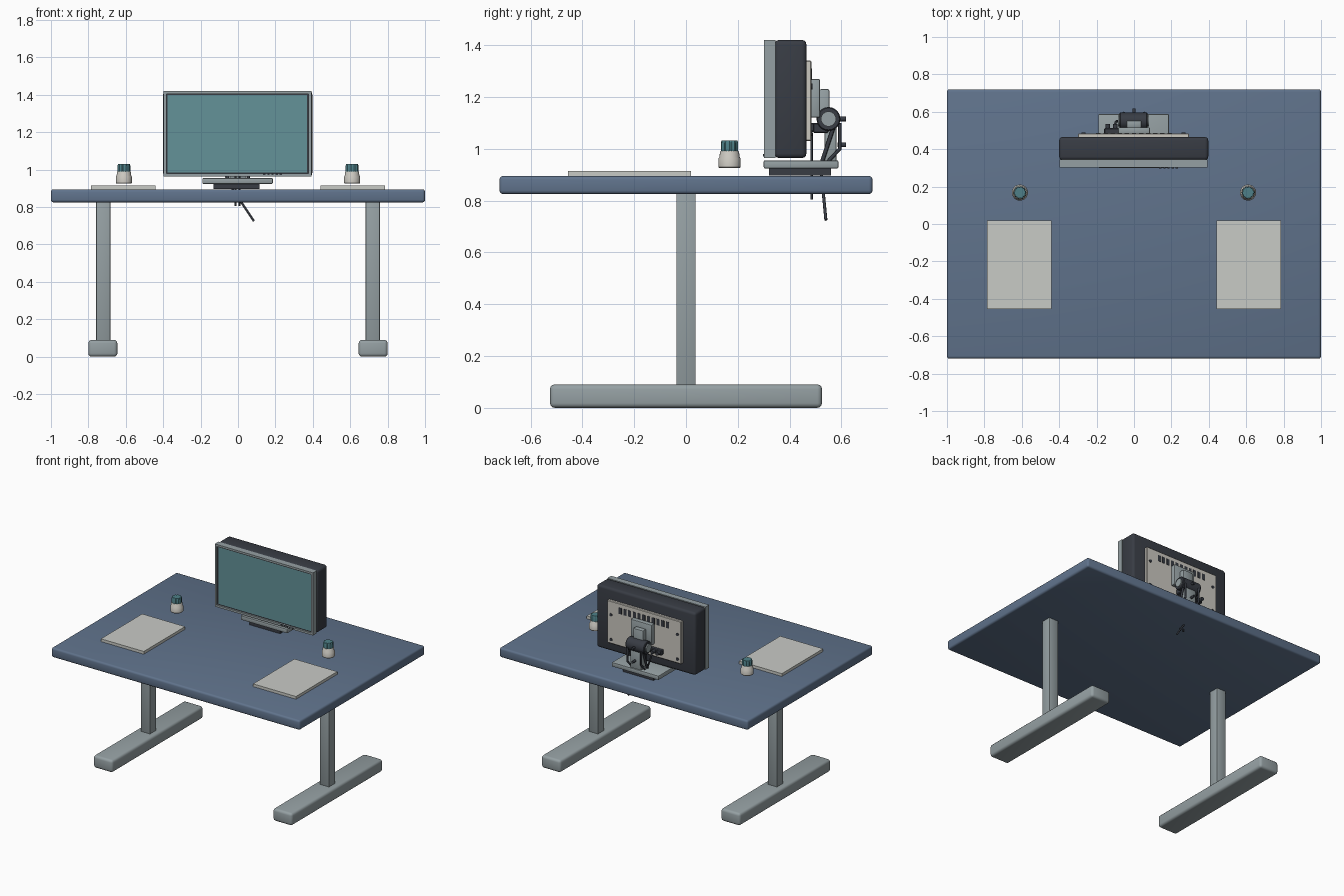
import bpy, bmesh, math
from mathutils import Vector

if "Cube" in bpy.data.objects:
    bpy.data.objects.remove(bpy.data.objects["Cube"], do_unlink=True)


def material(name, r, g, b):
    lin = [((c / 255 + 0.055) / 1.055) ** 2.4 for c in (r, g, b)] + [1]
    m = bpy.data.materials.new(name)
    m.use_nodes = True
    m.diffuse_color = lin
    m.node_tree.nodes["Principled BSDF"].inputs["Base Color"].default_value = lin
    return m


BLUE = material("slate blue desktop", 96, 115, 140)
METAL = material("grey metal", 149, 160, 163)
DARK = material("charcoal plastic", 56, 60, 68)
TEAL = material("teal screen", 99, 146, 153)
PAPER = material("pale paper", 201, 203, 198)
CREAM = material("cream plastic", 203, 200, 192)
CAP = material("dark teal cap", 78, 128, 136)


def finish(name, bm, mats, smooth=False):
    bmesh.ops.recalc_face_normals(bm, faces=bm.faces)
    me = bpy.data.meshes.new(name)
    bm.to_mesh(me)
    bm.free()
    ob = bpy.data.objects.new(name, me)
    bpy.context.collection.objects.link(ob)
    for m in mats:
        me.materials.append(m)
    if smooth:
        bpy.ops.object.select_all(action="DESELECT")
        bpy.context.view_layer.objects.active = ob
        ob.select_set(True)
        bpy.ops.object.shade_smooth_by_angle(angle=math.radians(35))
    return ob


def box(name, x, y, z, mat, bevel=0, segments=3):
    """Box from (min, max) ranges, optionally rounded."""
    bm = bmesh.new()
    bmesh.ops.create_cube(bm, size=1)
    for v in bm.verts:
        v.co = [r[0] if c < 0 else r[1] for r, c in zip((x, y, z), v.co)]
    if bevel:
        bmesh.ops.bevel(bm, geom=bm.edges[:], offset=bevel, segments=segments,
                        profile=0.5, affect="EDGES")
    return finish(name, bm, [mat], bool(bevel))


def lathe(name, center, profile, mat, sides=24, rib=0, axis="Z"):
    """Turned solid from (radius, height) pairs; rib pulls alternate points inward."""
    bm = bmesh.new()
    rings = []
    for r, h in profile:
        ring = []
        for i in range(sides):
            a = math.tau * i / sides
            k = r - rib * (i // 2 % 2)
            p = Vector((k * math.cos(a), k * math.sin(a), h))
            if axis == "X":
                p = Vector((p.z, p.x, p.y))
            elif axis == "Y":
                p = Vector((p.x, p.z, p.y))
            ring.append(bm.verts.new(p + Vector(center)))
        rings.append(ring)
    for low, high in zip(rings, rings[1:]):
        for i in range(sides):
            j = (i + 1) % sides
            bm.faces.new((low[i], low[j], high[j], high[i]))
    bm.faces.new(rings[0])
    bm.faces.new(rings[-1])
    return finish(name, bm, [mat], True)


def tube(name, points, radius, mat, kind="POLY"):
    cu = bpy.data.curves.new(name, "CURVE")
    cu.dimensions = "3D"
    cu.bevel_depth = radius
    cu.bevel_resolution = 2
    cu.use_fill_caps = True
    sp = cu.splines.new(kind)
    sp.points.add(len(points) - 1)
    for p, co in zip(sp.points, points):
        p.co = (*co, 1)
    if kind == "NURBS":
        sp.use_endpoint_u = True
        sp.order_u = 3
    cu.materials.append(mat)
    ob = bpy.data.objects.new(name, cu)
    bpy.context.collection.objects.link(ob)


# Desk
box("desktop", (-1, 1), (-.72, .72), (.825, .895), BLUE, .014)
for side, s in (("left", 1), ("right", -1)):
    def span(a, b):
        return sorted((s * a, s * b))
    box(side + "_leg", span(.683, .758), (-.037, .037), (.07, .83), METAL, .004, 2)
    box(side + "_foot", span(.645, .8), (-.525, .525), (0, .09), METAL, .018)
    # Papers and bottles on each side
    box(side + "_paper_pad", span(.44, .785), (-.455, .02), (.895, .915), PAPER)
    spot = (s * .61, .168, 0)
    lathe(side + "_bottle", spot,
          [(.04, .926), (.043, .93), (.043, .962), (.039, .968), (.037, .987), (.034, .991)], CREAM)
    lathe(side + "_bottle_cap", spot, [(.034, .988), (.034, 1.022), (.031, 1.031)], CAP, 40, .003)

# Monitor bezel with a recessed dark border and screen
bm = bmesh.new()
bmesh.ops.create_cube(bm, size=1)
for v in bm.verts:
    v.co = (v.co.x * .79 - .003, .3235 + v.co.y * .043, 1.192 + v.co.z * .456)
front = min(bm.faces, key=lambda f: f.calc_center_median().y)
bmesh.ops.inset_region(bm, faces=[front], thickness=.021)
bmesh.ops.inset_region(bm, faces=[front], thickness=.002, depth=-.01)
front.material_index = 1
for f in bmesh.ops.inset_region(bm, faces=[front], thickness=.008)["faces"]:
    f.material_index = 1
front.material_index = 2
finish("monitor_bezel", bm, [METAL, DARK, TEAL])

box("monitor_casing", (-.4, .397), (.342, .465), (.964, 1.42), DARK, .018)
for i in range(5):
    x = .135 + i * .022
    box("control_button", (x, x + .012), (.298, .304), (.971, .979), DARK)

# Rear panel with vents and screws
BACK = .484
box("rear_panel", (-.3, .295), (.46, BACK), (1.03, 1.34), CREAM, .004, 1)
for i in range(11):
    x = -.19 + i * .038
    box("vent_slot", (x - .012, x + .012), (BACK - .002, BACK + .002), (1.265, 1.31), DARK)
for x in (-.27, .265):
    for z in (1.06, 1.24):
        lathe("panel_screw", (x, BACK, z), [(.011, -.003), (.011, .004)], DARK, 12, axis="Y")

# Mount and hinge
box("mount_plate", (-.085, .085), (.48, .517), (1.12, 1.27), METAL, .006, 2)
box("mount_arm", (-.04, .04), (.515, .553), (1.06, 1.23), METAL, .006, 2)
lathe("hinge_barrel", (0, .55, 1.115), [(.042, -.078), (.046, -.073), (.046, .068), (.042, .073)],
      DARK, axis="X")
for x in (-.081, .076):
    lathe("hinge_end_cap", (x, .55, 1.115), [(.029, -.005), (.029, .005)], METAL, axis="X")
for z in (1.015, 1.115):
    lathe("hinge_knob", (0, .585, z), [(.009, 0), (.009, .032)], DARK, 12, axis="Y")
box("hinge_block", (-.05, .05), (.49, .55), (1.06, 1.1), DARK, .005, 1)

# Stand
box("stand_neck", (-.045, .045), (.535, .58), (.945, 1.09), METAL, .006, 2)
for x in (-.055, .055):
    tube("stand_strut", [(x, .575, 1.1), (x, .525, .95)], .008, DARK)
    tube("stand_strut", [(x, .594, 1.1), (x, .594, 1.0), (x, .548, .95)], .007, DARK)
box("stand_base", (-.19, .186), (.3, .588), (.924, .955), METAL, .005, 2)
box("stand_base_pad", (-.13, .115), (.32, .56), (.896, .926), DARK)

# Connectors and cables
box("connector_strip", (-.16, -.06), (.48, .512), (1.065, 1.1), DARK, .005, 1)
for x in (-.14, -.1):
    lathe("connector_plug", (x, .5, 1.083), [(.013, 0), (.013, .035)], DARK, 12, axis="Y")
tube("panel_cable", [(-.1, .53, 1.08), (-.1, .56, 1.03), (-.06, .53, .96), (-.05, .52, .92)],
     .006, DARK, "NURBS")
tube("long_cable", [(-.05, .52, .93), (.015, .53, .83), (.085, .54, .725)], .006, DARK)
for x in (-.014, .008):
    tube("short_cable", [(x, .485, 1.06), (x, .485, .805)], .005, DARK)
